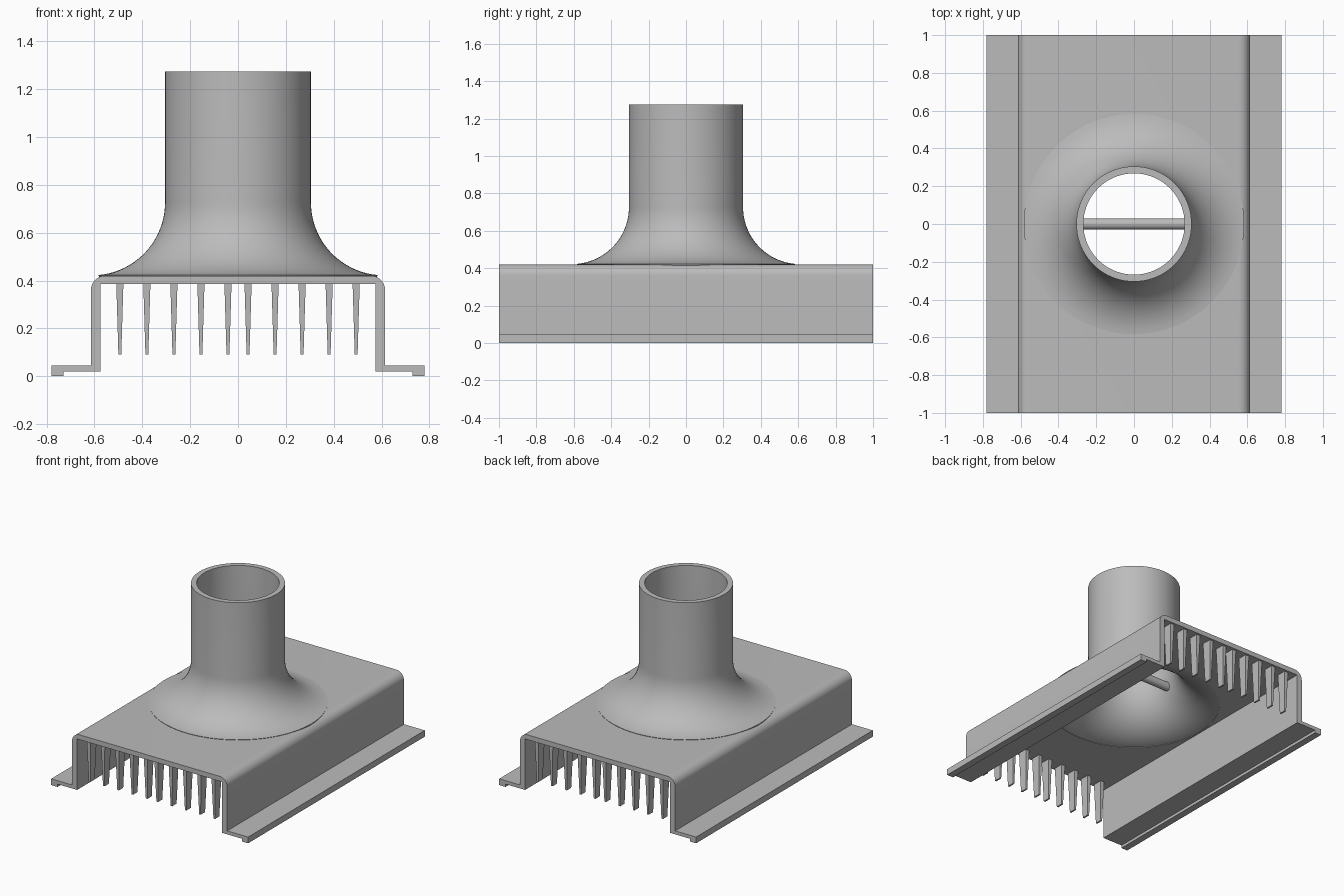
import bpy, bmesh, math
from mathutils import Matrix

old = bpy.data.objects.get("Cube")
if old:
    bpy.data.objects.remove(old, do_unlink=True)

grey = bpy.data.materials.new("plain grey")
grey.use_nodes = True
grey.diffuse_color = (0.5, 0.5, 0.5, 1)
grey.node_tree.nodes["Principled BSDF"].inputs["Base Color"].default_value = (0.5, 0.5, 0.5, 1)


def make_object(name, bm, smooth=True):
    bmesh.ops.recalc_face_normals(bm, faces=bm.faces)
    mesh = bpy.data.meshes.new(name)
    bm.to_mesh(mesh)
    bm.free()
    mesh.materials.append(grey)
    obj = bpy.data.objects.new(name, mesh)
    bpy.context.collection.objects.link(obj)
    if smooth:
        bpy.ops.object.select_all(action='DESELECT')
        obj.select_set(True)
        bpy.context.view_layer.objects.active = obj
        bpy.ops.object.shade_smooth_by_angle(angle=math.radians(30))
    return obj


def arc(cx, cz, radius, start, end, steps):
    angles = [math.radians(start + (end - start) * i / steps) for i in range(steps + 1)]
    return [(cx + radius * math.cos(a), cz + radius * math.sin(a)) for a in angles]


# Channel with flanged feet: half profile mirrored, extruded along y
half = [(0.575, 0.385), (0.575, 0.02), (0.73, 0.02), (0.73, 0), (0.78, 0),
        (0.78, 0.045), (0.615, 0.045)] + arc(0.555, 0.36, 0.06, 0, 90, 10)
profile = half + [(-x, z) for x, z in reversed(half)]
bm = bmesh.new()
face = bm.faces.new([bm.verts.new((x, -1, z)) for x, z in profile])
ext = bmesh.ops.extrude_face_region(bm, geom=[face])
bmesh.ops.translate(bm, vec=(0, 2, 0),
                    verts=[v for v in ext["geom"] if isinstance(v, bmesh.types.BMVert)])
channel = make_object("channel", bm)

# Round opening under the flared tube
bm = bmesh.new()
bmesh.ops.create_cone(bm, cap_ends=True, segments=96, radius1=0.568, radius2=0.568,
                      depth=0.2, matrix=Matrix.Translation((0, 0, 0.4)))
cutter = make_object("opening_cutter", bm, smooth=False)
cutter.hide_render = True
cutter.hide_set(True)
cut = channel.modifiers.new("opening", 'BOOLEAN')
cut.operation = 'DIFFERENCE'
cut.object = cutter

# Flared tube: hollow wall profile spun around z
outer = [(0.305, 1.275)] + arc(0.61, 0.727, 0.305, 180, 265, 20)
inner = arc(0.61, 0.727, 0.342, 263.5, 180, 20) + [(0.268, 1.275)]
bm = bmesh.new()
ring = [bm.verts.new((r, 0, z)) for r, z in outer + inner]
edges = [bm.edges.new((ring[i - 1], ring[i])) for i in range(len(ring))]
bmesh.ops.spin(bm, geom=ring + edges, cent=(0, 0, 0), axis=(0, 0, 1),
               angle=math.tau, steps=96, use_duplicate=False)
bmesh.ops.remove_doubles(bm, verts=bm.verts, dist=0.0001)
make_object("flared_tube", bm)

# Round bar across the throat
bm = bmesh.new()
bmesh.ops.create_cone(bm, cap_ends=True, segments=32, radius1=0.03, radius2=0.03, depth=0.6,
                      matrix=Matrix.Translation((0, 0, 0.63)) @ Matrix.Rotation(math.pi / 2, 4, 'Y'))
make_object("cross_bar", bm)

# Tapered teeth hanging at both open ends
for end, y in (("front", -0.95), ("back", 0.95)):
    bm = bmesh.new()
    for i in range(5):
        for side in (-1, 1):
            x = side * (0.042 + 0.113 * i)
            cube = bmesh.ops.create_cube(bm, size=1)
            for v in cube["verts"]:
                top = v.co.z > 0
                v.co = (x + v.co.x * (0.03 if top else 0.012),
                        y + v.co.y * (0.07 if top else 0.05),
                        0.39 if top else 0.09)
    make_object(end + "_teeth", bm, smooth=False)
